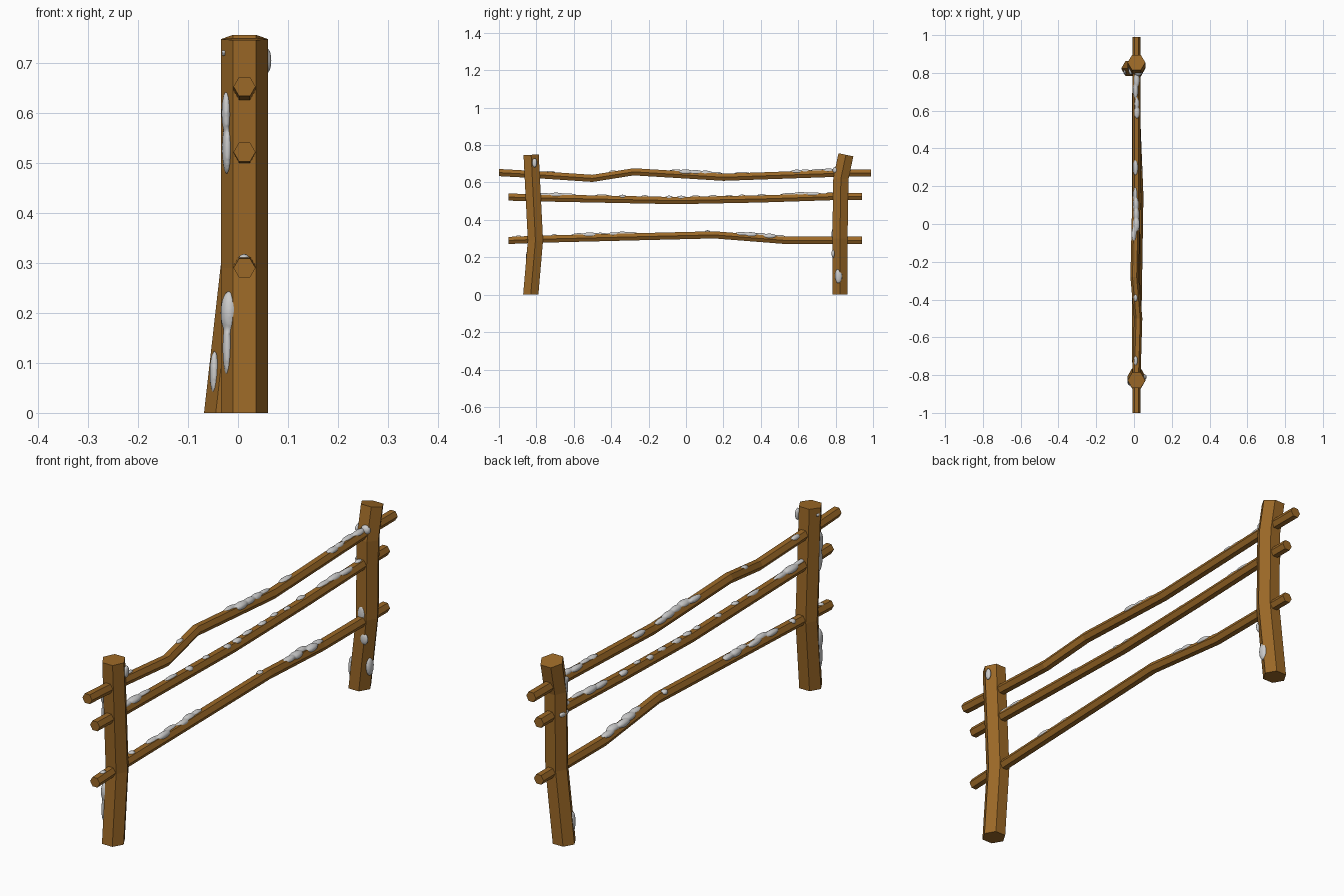
import bpy, bmesh, random
from math import cos, sin, pi
from mathutils import Vector, Matrix

if "Cube" in bpy.data.objects:
    bpy.data.objects.remove(bpy.data.objects["Cube"])

random.seed(4)
X = Vector((1, 0, 0))

wood = bpy.data.materials.new("wood")
wood.diffuse_color = (0.33, 0.14, 0.02, 1)
wood.use_nodes = True
wood.node_tree.nodes["Principled BSDF"].inputs["Base Color"].default_value = wood.diffuse_color


def hex_beam(name, path, radius, first_normal=None):
    """Six-sided beam swept along a path, corners pointing to +x and -x."""
    pts = [Vector(p) for p in path]
    bm = bmesh.new()
    rings = []
    for i, p in enumerate(pts):
        n = (pts[min(i + 1, len(pts) - 1)] - pts[max(i - 1, 0)]).normalized()
        if i == 0 and first_normal:
            n = Vector(first_normal)
        v = n.cross(X).normalized()
        rings.append([bm.verts.new(p + radius * (X * cos(k * pi / 3) + v * sin(k * pi / 3)))
                      for k in range(6)])
    for a, b in zip(rings, rings[1:]):
        for k in range(6):
            bm.faces.new((a[k], a[(k + 1) % 6], b[(k + 1) % 6], b[k]))
    bm.faces.new(rings[0])
    bm.faces.new(rings[-1])
    bmesh.ops.recalc_face_normals(bm, faces=bm.faces)
    me = bpy.data.meshes.new(name)
    bm.to_mesh(me)
    bm.free()
    ob = bpy.data.objects.new(name, me)
    bpy.context.collection.objects.link(ob)
    me.materials.append(wood)


def along(path, t, axis):
    """Point on a path at coordinate t of the given axis."""
    for a, b in zip(path, path[1:]):
        if t <= b[axis]:
            break
    return Vector(a).lerp(Vector(b), (t - a[axis]) / (b[axis] - a[axis]))


def snow(name, blobs):
    """Melt ellipsoids (centre, half sizes) into one soft snow mesh."""
    bm = bmesh.new()
    for c, s in blobs:
        bmesh.ops.create_icosphere(bm, subdivisions=3, radius=1,
                                   matrix=Matrix.Translation(c) @ Matrix.Diagonal((*s, 1)))
    me = bpy.data.meshes.new(name)
    bm.to_mesh(me)
    bm.free()
    ob = bpy.data.objects.new(name, me)
    bpy.context.collection.objects.link(ob)
    mod = ob.modifiers.new("melt", 'REMESH')
    mod.mode = 'VOXEL'
    mod.voxel_size = 0.004
    mod.use_smooth_shade = True
    soft = ob.modifiers.new("soften", 'SMOOTH')
    soft.iterations = 3


def rail_snow(path, patches):
    blobs = []
    for y0, y1 in patches:
        n = max(1, round((y1 - y0) / 0.055))
        step = (y1 - y0) / n
        for i in range(n):
            y = y0 + step * (i + 0.5)
            edge = 0.8 if n > 1 and i in (0, n - 1) else 1
            big = edge if n > 1 else 0.75
            c = along(path, y, 1) + Vector((random.uniform(-0.009, 0.004), 0, 0.015))
            blobs.append((c, (0.018 * big * random.uniform(0.8, 1.1),
                              step * (0.8 if n > 1 else 0.55), 0.015 * big)))
    return blobs


# Posts
front = [(0.013, -0.83, 0), (0.013, -0.805, 0.29), (0.013, -0.828, 0.748)]
back = [(-0.021, 0.823, 0), (0.013, 0.823, 0.3), (0.013, 0.828, 0.62), (0.013, 0.855, 0.748)]
hex_beam("front_post", front, 0.047, (0, 0, 1))
hex_beam("back_post", back, 0.047, (0, 0, 1))

# Rails
top = [(0.013, -1, 0.653), (0.013, -0.8, 0.642), (0.022, -0.5, 0.622), (0.003, -0.28, 0.657),
       (0.014, 0.2, 0.628), (0.013, 0.83, 0.65), (0.013, 0.99, 0.65)]
middle = [(0.013, -0.95, 0.522), (0.013, -0.8, 0.518), (0.01, -0.05, 0.503), (0.012, 0.4, 0.512),
          (0.013, 0.8, 0.525), (0.013, 0.94, 0.525)]
bottom = [(0.013, -0.95, 0.29), (0.013, -0.78, 0.297), (0.028, 0.15, 0.32), (0.013, 0.52, 0.291),
          (0.013, 0.94, 0.291)]
for name, path in (("top_rail", top), ("middle_rail", middle), ("bottom_rail", bottom)):
    hex_beam(name, path, 0.022, (0, 1, 0))

# Snow lying on the rails
snow("top_rail_snow", rail_snow(top, [(-0.75, -0.7), (-0.41, -0.37), (-0.08, 0.18),
                                      (0.26, 0.34), (0.57, 0.66), (0.68, 0.79)]))
snow("middle_rail_snow", rail_snow(middle, [
    (-0.79, -0.6), (-0.49, -0.41), (-0.36, -0.32), (-0.24, -0.2), (-0.11, -0.07), (-0.05, 0.0),
    (0.02, 0.08), (0.12, 0.17), (0.21, 0.25), (0.28, 0.32), (0.38, 0.43), (0.52, 0.71),
    (0.75, 0.79)]))
snow("bottom_rail_snow", rail_snow(bottom, [(-0.91, -0.88), (-0.72, -0.69), (-0.6, -0.43),
                                            (-0.41, -0.27), (0.1, 0.13), (0.27, 0.52)]))


def post_snow(path, spots):
    """Spots: height, offset in x and y from the post axis, half sizes."""
    return [(along(path, z, 2) + Vector((dx, dy, 0)), s) for z, dx, dy, s in spots]


# Snow clinging to the posts
snow("front_post_snow", post_snow(front, [
    (0.6, -0.036, -0.016, (0.01, 0.02, 0.045)), (0.53, -0.034, -0.012, (0.011, 0.026, 0.055)),
    (0.2, -0.03, -0.022, (0.018, 0.022, 0.045)), (0.13, -0.034, -0.018, (0.01, 0.018, 0.058)),
    (0.72, -0.04, 0, (0.006, 0.018, 0.009)), (0.705, 0.045, 0.016, (0.009, 0.014, 0.026)),
]))
snow("back_post_snow", post_snow(back, [
    (0.1, 0.04, -0.008, (0.012, 0.02, 0.04)), (0.08, -0.035, -0.018, (0.01, 0.014, 0.045)),
    (0.66, -0.03, -0.012, (0.014, 0.035, 0.016)), (0.63, -0.034, -0.008, (0.012, 0.02, 0.035)),
    (0.53, -0.036, 0.0, (0.01, 0.03, 0.013)), (0.22, 0.02, -0.036, (0.018, 0.009, 0.025)),
    (0.32, 0.0, -0.036, (0.018, 0.01, 0.036)), (0.665, 0.01, -0.038, (0.02, 0.016, 0.02)),
]))
